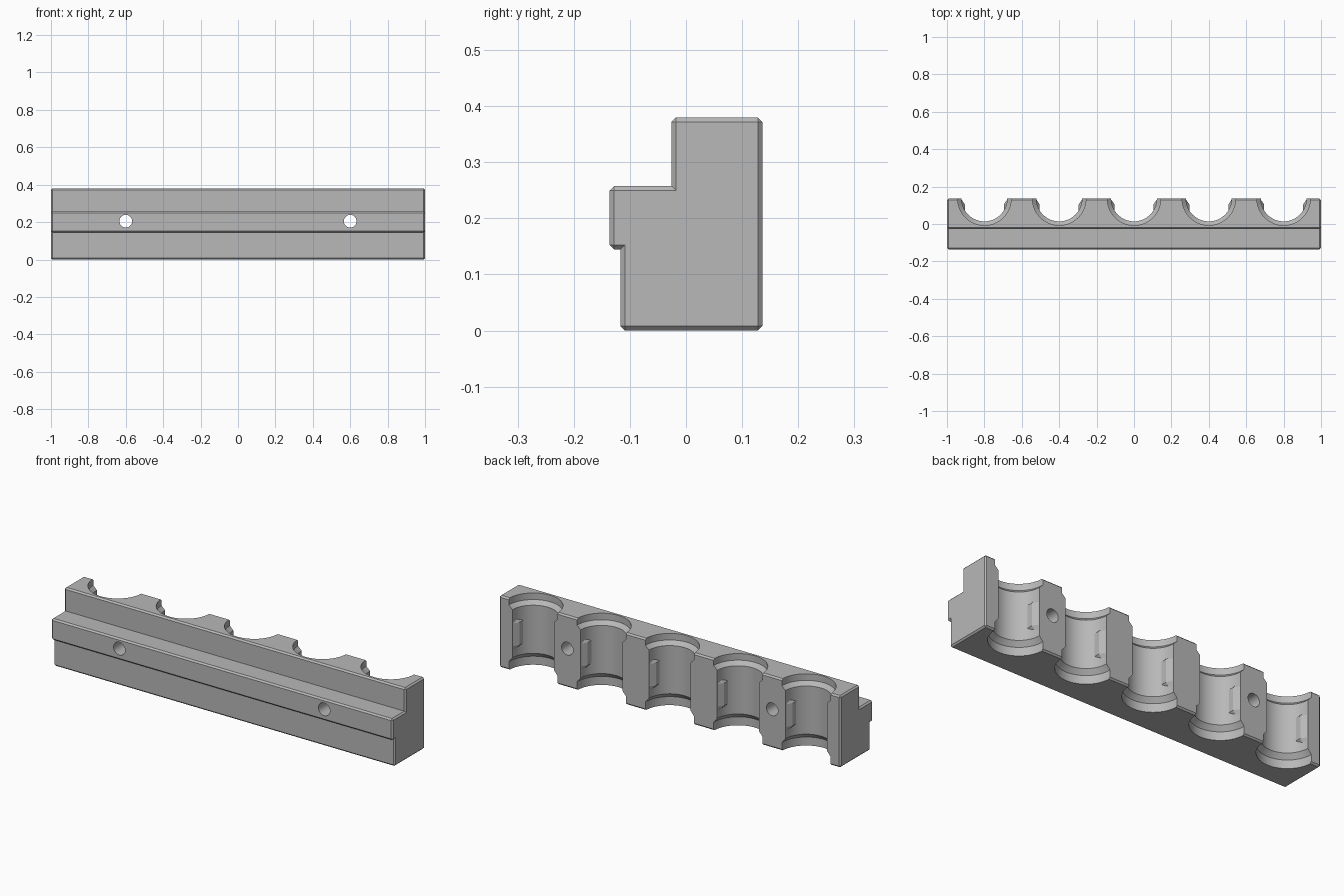
import bpy, bmesh, math

cube = bpy.data.objects.get("Cube")
if cube:
    bpy.data.objects.remove(cube)

BACK = 0.136
BORES = [-0.8, -0.4, 0.0, 0.4, 0.8]

grey = bpy.data.materials.new("plain grey")
grey.use_nodes = True
grey.diffuse_color = (0.48, 0.48, 0.48, 1)
grey.node_tree.nodes["Principled BSDF"].inputs["Base Color"].default_value = (0.48, 0.48, 0.48, 1)


def make_object(name, bm):
    bmesh.ops.recalc_face_normals(bm, faces=bm.faces)
    mesh = bpy.data.meshes.new(name)
    bm.to_mesh(mesh)
    bm.free()
    mesh.materials.append(grey)
    obj = bpy.data.objects.new(name, mesh)
    bpy.context.scene.collection.objects.link(obj)
    return obj


def loft(bm, rings):
    """Join matching rings of points into a closed solid."""
    loops = [[bm.verts.new(p) for p in ring] for ring in rings]
    n = len(loops[0])
    for a, b in zip(loops, loops[1:]):
        for i in range(n):
            j = (i + 1) % n
            bm.faces.new((a[i], a[j], b[j], b[i]))
    bm.faces.new(loops[0])
    bm.faces.new(loops[-1])


# Stepped rail body with a chamfer on every outer edge
profile = [(-0.117, 0), (BACK, 0), (BACK, 0.38), (-0.026, 0.38),
           (-0.026, 0.258), (-0.136, 0.258), (-0.136, 0.145), (-0.117, 0.145)]
bm = bmesh.new()
loft(bm, [[(x, y, z) for y, z in profile] for x in (-1, 1)])
bmesh.ops.recalc_face_normals(bm, faces=bm.faces)
outer = [e for e in bm.edges if e.is_convex]
bmesh.ops.bevel(bm, geom=outer, offset=0.008, offset_type='OFFSET', segments=1,
                affect='EDGES', clamp_overlap=True)
body = make_object("rail_body", bm)

# Bore cutters: wide mouth at both ends with a conical shoulder
bm = bmesh.new()
steps = [(-0.05, 0.143), (0.045, 0.143), (0.07, 0.122),
         (0.325, 0.122), (0.345, 0.143), (0.43, 0.143)]
for cx in BORES:
    loft(bm, [[(cx + r * math.cos(math.tau * i / 64),
                BACK + r * math.sin(math.tau * i / 64), z) for i in range(64)]
              for z, r in steps])
# Through holes for the screws
for cx in (-0.6, 0.6):
    loft(bm, [[(cx + 0.034 * math.cos(math.tau * i / 32), y,
                0.205 + 0.034 * math.sin(math.tau * i / 32)) for i in range(32)]
              for y in (-0.3, 0.3)])
cutter = make_object("bore_cutter", bm)
cutter.hide_render = True
cutter.hide_viewport = True

cut = body.modifiers.new("bores", 'BOOLEAN')
cut.operation = 'DIFFERENCE'
cut.solver = 'EXACT'
cut.object = cutter

# Snap tabs on both walls of each bore, with a lead-in and sloped ends
bm = bmesh.new()
for cx in BORES:
    for s in (-1, 1):
        rings = []
        for z, grow in ((0.1, 0.025), (0.13, 0), (0.25, 0), (0.275, 0.025)):
            inner = 0.104 + grow
            flat = [(0.14, 0), (max(0.126, inner), 0), (inner, -0.032),
                    (inner, -0.068), (0.14, -0.068)]
            rings.append([(cx + s * dx, BACK + dy, z) for dx, dy in flat])
        loft(bm, rings)
tabs = make_object("snap_tabs", bm)

# Bake the cut and shade the round walls smooth
bpy.context.view_layer.update()
baked = bpy.data.meshes.new_from_object(
    body.evaluated_get(bpy.context.evaluated_depsgraph_get()))
body.modifiers.clear()
body.data = baked
bpy.data.objects.remove(cutter)
bpy.ops.object.select_all(action='DESELECT')
body.select_set(True)
bpy.context.view_layer.objects.active = body
bpy.ops.object.shade_smooth_by_angle(angle=math.radians(25))
